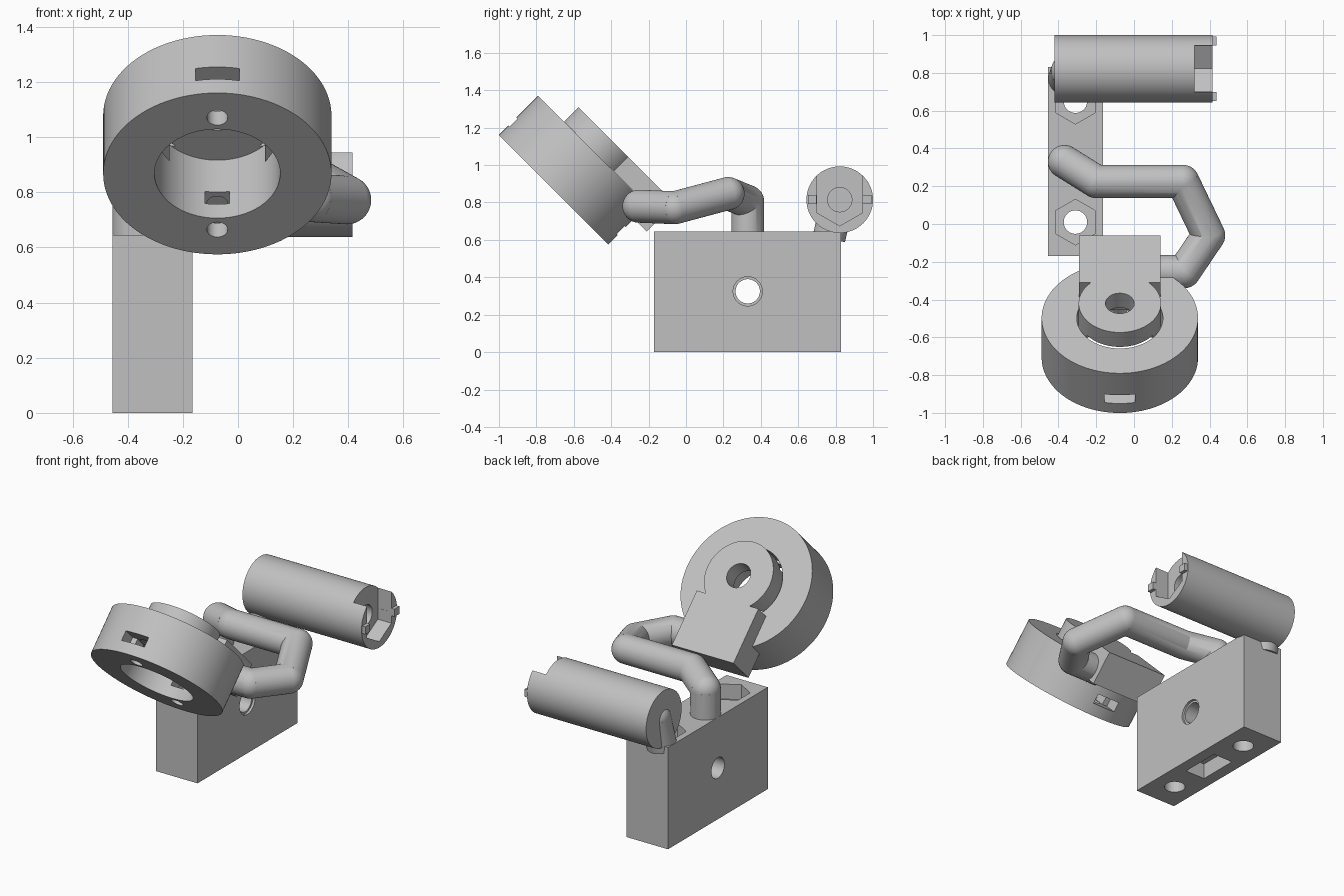
import bpy, math
from mathutils import Matrix, Vector

if "Cube" in bpy.data.objects:
    bpy.data.objects.remove(bpy.data.objects["Cube"])

gray = bpy.data.materials.new("plain gray")
gray.diffuse_color = (0.53, 0.53, 0.53, 1)
gray.use_nodes = True
gray.node_tree.nodes["Principled BSDF"].inputs["Base Color"].default_value = gray.diffuse_color
I = Matrix.Identity(4)
HEAD = Matrix.Rotation(-math.pi / 4, 4, 'X')   # head frame: local y runs down the back, local z is the ring axis
AXIS_X = Matrix.Rotation(math.pi / 2, 4, 'Y')


def finish(name, m):
    ob = bpy.context.object
    ob.name = name
    ob.data.transform(m)
    ob.data.materials.append(gray)
    return ob


def box(name, lo, hi, m=I):
    lo, hi = Vector(lo), Vector(hi)
    bpy.ops.mesh.primitive_cube_add(size=1)
    return finish(name, m @ Matrix.Translation((lo + hi) / 2) @ Matrix.Diagonal((*(hi - lo), 1)))


def cyl(name, r, a, b, m=I, n=64, spin=0):
    """Cylinder of radius r from point a to point b."""
    a, b = Vector(a), Vector(b)
    d = b - a
    bpy.ops.mesh.primitive_cylinder_add(vertices=n, radius=r, depth=d.length)
    q = Vector((0, 0, 1)).rotation_difference(d.normalized()).to_matrix().to_4x4()
    return finish(name, m @ Matrix.Translation((a + b) / 2) @ q @ Matrix.Rotation(spin, 4, 'Z'))


def ball(name, r, p):
    bpy.ops.mesh.primitive_uv_sphere_add(segments=48, ring_count=24, radius=r)
    return finish(name, Matrix.Translation(p))


def boolean(ob, tools, op='DIFFERENCE'):
    for t in tools:
        mod = ob.modifiers.new("cut", 'BOOLEAN')
        mod.operation, mod.object, mod.solver = op, t, 'EXACT'
        bpy.context.view_layer.objects.active = ob
        bpy.ops.object.modifier_apply(modifier=mod.name)
        bpy.data.objects.remove(t, do_unlink=True)
    return ob


def smooth(ob):
    bpy.ops.object.select_all(action='DESELECT')
    ob.select_set(True)
    bpy.context.view_layer.objects.active = ob
    bpy.ops.object.shade_smooth_by_angle(angle=math.radians(30))


# Base block with cross hole, bolt holes, nut pockets and bottom slot
bx = -0.31
base = box("base_block", (-0.455, -0.17, 0), (-0.165, 0.83, 0.645))
cuts = [cyl("cross_hole", 0.065, (-0.6, 0.33, 0.325), (0, 0.33, 0.325)),
        cyl("cross_recess", 0.078, (-0.18, 0.33, 0.325), (0, 0.33, 0.325)),
        box("bottom_slot", (bx - 0.07, 0.2, -0.1), (bx + 0.07, 0.46, 0.1))]
for y in (0.01, 0.65):
    cuts.append(cyl("bolt_hole", 0.062, (bx, y, -0.1), (bx, y, 0.8)))
    cuts.append(cyl("nut_pocket", 0.121, (bx, y, 0.55), (bx, y, 0.75), n=6))
# turn the hexagons so their points face front and back
base = boolean(base, cuts)
smooth(base)

# Bent arm: straight tubes with ball joints
R = 0.088
path = [(-0.368, 0.33, 0.58), (-0.368, 0.33, 0.805), (-0.2, 0.225, 0.848), (0.258, 0.225, 0.848),
        (0.395, -0.06, 0.772), (0.265, -0.252, 0.78), (0.06, -0.252, 0.78)]
arm = cyl("bent_arm", R, path[0], path[1])
parts = []
for a, b in zip(path[1:], path[2:]):
    parts += [ball("joint", R, a), cyl("tube", R, a, b)]
smooth(boolean(arm, parts, 'UNION'))

# Short stub joining the block to the barrel
top = (-0.352, 0.81, 0.81)
stub = cyl("barrel_stub", R, (-0.367, 0.765, 0.61), top)
smooth(boolean(stub, [ball("stub_end", R, top)], 'UNION'))

# Barrel with hexagonal mouth, open top and side pegs
by, bz = 0.822, 0.815
barrel = cyl("barrel", 0.178, (-0.42, by, bz), (0.415, by, bz))
hexcut = cyl("hex_pocket", 0.14, (0.32, by, bz), (0.6, by, bz), n=6, spin=math.pi / 6)
boolean(barrel, [hexcut,
                 box("mouth_opening", (0.32, by - 0.122, bz), (0.6, by + 0.122, 1.2)),
                 cyl("barrel_bore", 0.065, (0.1, by, bz), (0.6, by, bz))])
smooth(barrel)
for side in (-1, 1):
    c = by + side * 0.147
    box("barrel_peg", (0.37, c - 0.024, bz - 0.024), (0.437, c + 0.024, bz + 0.024))

# Tilted ring with bore, screw holes and side windows
cx, ct = -0.075, -1.114
ring = cyl("tilted_ring", 0.414, (cx, ct, 0.113), (cx, ct, 0.41), HEAD, n=96)
cuts = [cyl("ring_bore", 0.228, (cx, ct, 0), (cx, ct, 0.6), HEAD, n=96)]
for side in (-1, 1):
    t = ct + side * 0.287
    cuts.append(cyl("screw_hole", 0.038, (cx, t, 0), (cx, t, 0.25), HEAD, n=32))
    for half, r0, r1 in ((0.08, 0.31, 0.5), (0.045, 0.15, 0.32)):
        lo, hi = sorted((ct + side * r0, ct + side * r1))
        cuts.append(box("window", (cx - half, lo, 0.184), (cx + half, hi, 0.246), HEAD))
smooth(boolean(ring, cuts))

# Rear disc with side tabs reaching into the bore, plus the mounting bracket
disc = cyl("rear_disc", 0.218, (cx, ct, 0.308), (cx, ct, 0.52), HEAD, n=96)
boolean(disc, [box("tab_gap", (cx - 0.173, ct - 0.4, 0.2), (cx + 0.173, ct + 0.4, 0.412), HEAD),
               box("bracket", (cx - 0.216, -0.958, 0.308), (cx + 0.216, -0.605, 0.52), HEAD)][:1])
boolean(disc, [box("bracket", (cx - 0.216, -0.958, 0.412), (cx + 0.216, -0.605, 0.52), HEAD)], 'UNION')
boolean(disc, [cyl("disc_hole", 0.076, (cx, ct, 0.2), (cx, ct, 0.7), HEAD)])
smooth(disc)
box("bracket_block", (cx - 0.216, -0.80, 0.308), (cx + 0.216, -0.605, 0.43), HEAD)

# Remove leftover helpers
for ob in list(bpy.data.objects):
    if ob.name.startswith("bracket") and ob.name != "bracket_block":
        bpy.data.objects.remove(ob, do_unlink=True)
